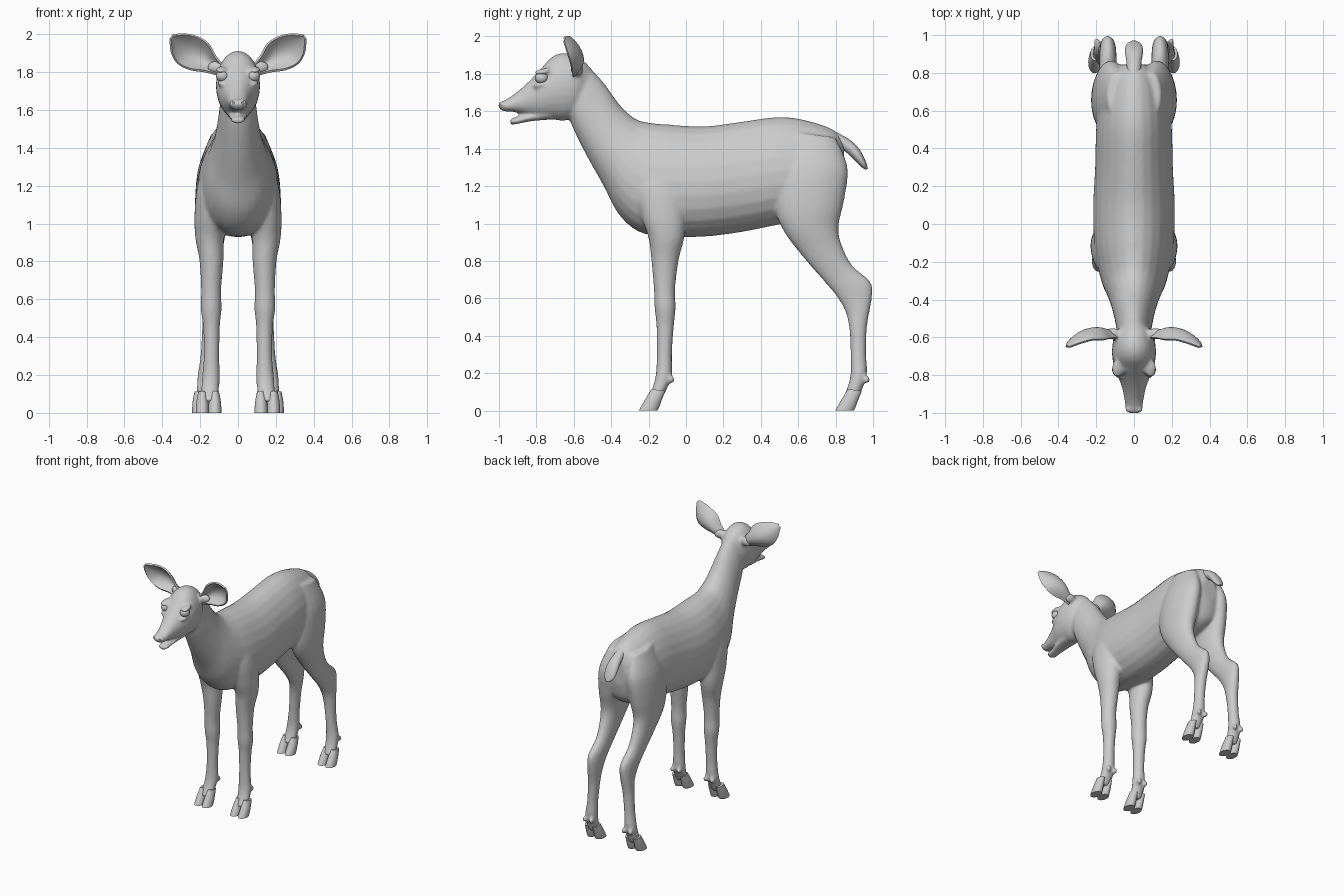
import bpy, bmesh, math
from mathutils import Vector, Matrix

grey = bpy.data.materials.new("soft_grey")
grey.diffuse_color = (0.6, 0.6, 0.6, 1)
RING = 24


def finish(name, bm, angle=50):
    """Turn a bmesh into a smooth shaded grey object."""
    bmesh.ops.recalc_face_normals(bm, faces=bm.faces)
    me = bpy.data.meshes.new(name)
    bm.to_mesh(me)
    bm.free()
    ob = bpy.data.objects.new(name, me)
    bpy.context.collection.objects.link(ob)
    me.materials.append(grey)
    shade(ob, angle)
    return ob


def shade(ob, angle):
    bpy.ops.object.select_all(action='DESELECT')
    ob.select_set(True)
    bpy.context.view_layer.objects.active = ob
    bpy.ops.object.shade_smooth_by_angle(angle=math.radians(angle))


def bake(ob):
    """Apply the modifiers of an object."""
    bpy.context.view_layer.update()
    dg = bpy.context.evaluated_depsgraph_get()
    me = bpy.data.meshes.new_from_object(ob.evaluated_get(dg))
    ob.modifiers.clear()
    ob.data = me


def spline(rows, steps=4):
    """Catmull-Rom interpolation of section rows."""
    rows = [Vector(r) for r in rows]
    out = []
    for i in range(len(rows) - 1):
        a, b, c, d = (rows[max(i - 1, 0)], rows[i], rows[i + 1],
                      rows[min(i + 2, len(rows) - 1)])
        for s in range(steps):
            t = s / steps
            out.append(0.5 * (2 * b + (c - a) * t + (2 * a - 5 * b + 4 * c - d) * t * t
                              + (3 * b - a - 3 * c + d) * t ** 3))
    return out + [rows[-1]]


def loft(bm, rows, side=1, egg=0.0, dx=0.0, dy=0.0):
    """Rows: first edge y, z, second edge y, z, half width, x centre."""
    rings = []
    for y1, z1, y2, z2, w, x in spline([tuple(r) + (0,) * (6 - len(r)) for r in rows]):
        ring = []
        for k in range(RING):
            t = 2 * math.pi * k / RING
            s, c = math.sin(t), math.cos(t)
            ring.append(bm.verts.new((side * (x + dx + w * c * (1 - egg * s)),
                                      dy + (y1 + y2) / 2 + (y1 - y2) / 2 * s,
                                      (z1 + z2) / 2 + (z1 - z2) / 2 * s)))
        rings.append(ring)
    faces = [bm.faces.new(rings[0][::-1]), bm.faces.new(rings[-1])]
    for a, b in zip(rings, rings[1:]):
        for k in range(RING):
            n = (k + 1) % RING
            faces.append(bm.faces.new((a[k], a[n], b[n], b[k])))
    bmesh.ops.recalc_face_normals(bm, faces=faces)


def ball(bm, loc, size, tilt=0.0, seg=20):
    m = (Matrix.Translation(loc) @ Matrix.Rotation(tilt, 4, 'X')
         @ Matrix.Diagonal((*size, 1)))
    bmesh.ops.create_uvsphere(bm, u_segments=seg, v_segments=seg // 2, radius=1, matrix=m)


# Torso and neck: back edge, belly edge, half width
torso = [(.845, 1.43, .845, 1.22, .06), (.79, 1.50, .80, 1.08, .14), (.65, 1.55, .66, 1.02, .185),
         (.5, 1.57, .5, .995, .20), (.3, 1.545, .3, .955, .205), (.1, 1.52, .1, .93, .215),
         (-.1, 1.53, -.1, .93, .21), (-.2, 1.54, -.25, .955, .19), (-.27, 1.56, -.36, 1.05, .165),
         (-.35, 1.63, -.44, 1.2, .13), (-.43, 1.74, -.53, 1.36, .105),
         (-.50, 1.82, -.60, 1.5, .092), (-.55, 1.86, -.63, 1.58, .08)]
# Skull and muzzle, then lower jaw
head = [(-.50, 1.82, -.56, 1.62, .06), (-.56, 1.88, -.60, 1.57, .10), (-.64, 1.912, -.65, 1.55, .115),
        (-.71, 1.895, -.71, 1.555, .115), (-.77, 1.835, -.76, 1.56, .102), (-.83, 1.77, -.81, 1.57, .08),
        (-.89, 1.715, -.87, 1.585, .06), (-.95, 1.67, -.93, 1.598, .05),
        (-.985, 1.652, -.975, 1.6, .043), (-1.005, 1.638, -.998, 1.615, .025)]
jaw = [(-.72, 1.6, -.72, 1.556, .06), (-.82, 1.59, -.82, 1.548, .052), (-.88, 1.572, -.88, 1.537, .043),
       (-.925, 1.565, -.93, 1.528, .037), (-.94, 1.555, -.943, 1.535, .02)]
# Legs: front edge, rear edge, half width, x centre
front_leg = [(-.22, 1.38, -.04, 1.38, .05, .11), (-.27, 1.2, 0, 1.2, .075, .14),
             (-.24, 1.04, 0, 1.04, .08, .15), (-.2, .92, -.01, .92, .075, .15),
             (-.185, .8, -.04, .8, .063, .14), (-.172, .65, -.058, .65, .053, .142),
             (-.168, .55, -.055, .55, .055, .142), (-.158, .45, -.065, .45, .044, .14),
             (-.156, .3, -.075, .3, .041, .14), (-.162, .19, -.075, .19, .047, .143),
             (-.18, .12, -.10, .12, .047, .148), (-.21, .06, -.13, .06, .045, .152)]
rear_leg = [(.56, 1.49, .80, 1.46, .05, .09), (.48, 1.3, .865, 1.3, .09, .118),
            (.47, 1.12, .845, 1.12, .095, .132), (.51, .98, .815, .98, .08, .14),
            (.61, .84, .835, .88, .06, .14), (.73, .70, .89, .775, .047, .138),
            (.805, .61, .985, .69, .045, .138), (.855, .52, .995, .61, .043, .14),
            (.875, .42, .968, .45, .04, .15), (.88, .3, .964, .3, .038, .16),
            (.88, .2, .968, .2, .045, .168), (.865, .13, .945, .12, .046, .172),
            (.84, .07, .92, .06, .045, .174)]

bm = bmesh.new()
loft(bm, torso, egg=.14)
loft(bm, head)
loft(bm, jaw)
for s in (1, -1):
    loft(bm, front_leg, s)
    loft(bm, rear_leg, s)
    ball(bm, (s * .115, -.58, 1.825), (.05, .03, .035))             # ear root
    ball(bm, (s * .088, -.765, 1.812), (.033, .05, .016), .2)       # brow
    ball(bm, (s * .085, -.775, 1.745), (.026, .045, .013), .25)     # lower lid
    ball(bm, (s * .026, -.982, 1.638), (.02, .02, .018))            # nostril rim
    for d in (-.03, .03):                                           # dewclaws
        ball(bm, (s * (.143 + d), -.078, .165), (.016, .018, .022))
        ball(bm, (s * (.168 + d), .966, .165), (.016, .018, .022))
body = finish("body", bm)
mod = body.modifiers.new("blend", 'REMESH')
mod.mode = 'VOXEL'
mod.voxel_size = .011
mod = body.modifiers.new("soften", 'SMOOTH')
mod.factor = .5
mod.iterations = 5
bake(body)
shade(body, 80)

# Nostril hollows
bm = bmesh.new()
for s in (1, -1):
    ball(bm, (s * .027, -1.003, 1.638), (.009, .013, .008), seg=12)
cutter = finish("nostril_cutter", bm)
cutter.hide_render = True
mod = body.modifiers.new("nostrils", 'BOOLEAN')
mod.operation = 'DIFFERENCE'
mod.object = cutter
bake(body)
shade(body, 80)
bpy.data.objects.remove(cutter)

# Tail
bm = bmesh.new()
loft(bm, [(.78, 1.50, .78, 1.42, .035), (.87, 1.452, .85, 1.385, .04), (.925, 1.40, .90, 1.34, .048),
          (.96, 1.335, .94, 1.30, .04), (.972, 1.295, .963, 1.288, .012)])
finish("tail", bm)

# Cloven hooves: two toes per foot
toe = [(-.185, .115, -.11, .105, .022), (-.215, .065, -.128, .06, .031),
       (-.238, .025, -.142, .022, .034), (-.252, 0, -.152, 0, .034)]
for part, x, dy in (("front_hooves", .155, 0), ("rear_hooves", .175, 1.05)):
    bm = bmesh.new()
    for s in (1, -1):
        for d in (-.033, .033):
            loft(bm, toe, s, dx=x + d, dy=dy)
    finish(part, bm)

# Eyes
bm = bmesh.new()
for s in (1, -1):
    ball(bm, (s * .082, -.772, 1.779), (.034, .036, .032))
finish("eyes", bm)

# Ears: cupped leaves; rows hold centre x, y, z, half width, cup depth
leaf = [(.095, -.585, 1.81, .028, .02), (.15, -.56, 1.845, .05, .045), (.205, -.552, 1.882, .082, .06),
        (.265, -.568, 1.915, .086, .045), (.315, -.605, 1.95, .06, .025), (.35, -.648, 1.985, .012, .005)]
across = Vector((-.57, 0, .82))
bm = bmesh.new()
for s in (1, -1):
    grid = []
    for x, y, z, w, cup in spline(leaf):
        line = []
        for j in range(13):
            v = j / 6 - 1
            p = Vector((x, y - cup * v * v, z)) + across * w * v
            line.append(bm.verts.new((s * p.x, p.y, p.z)))
        grid.append(line)
    for a, b in zip(grid, grid[1:]):
        for j in range(12):
            bm.faces.new((a[j], a[j + 1], b[j + 1], b[j]))
ears = finish("ears", bm)
mod = ears.modifiers.new("thickness", 'SOLIDIFY')
mod.thickness = .012
mod.offset = 0
bake(ears)
shade(ears, 60)
